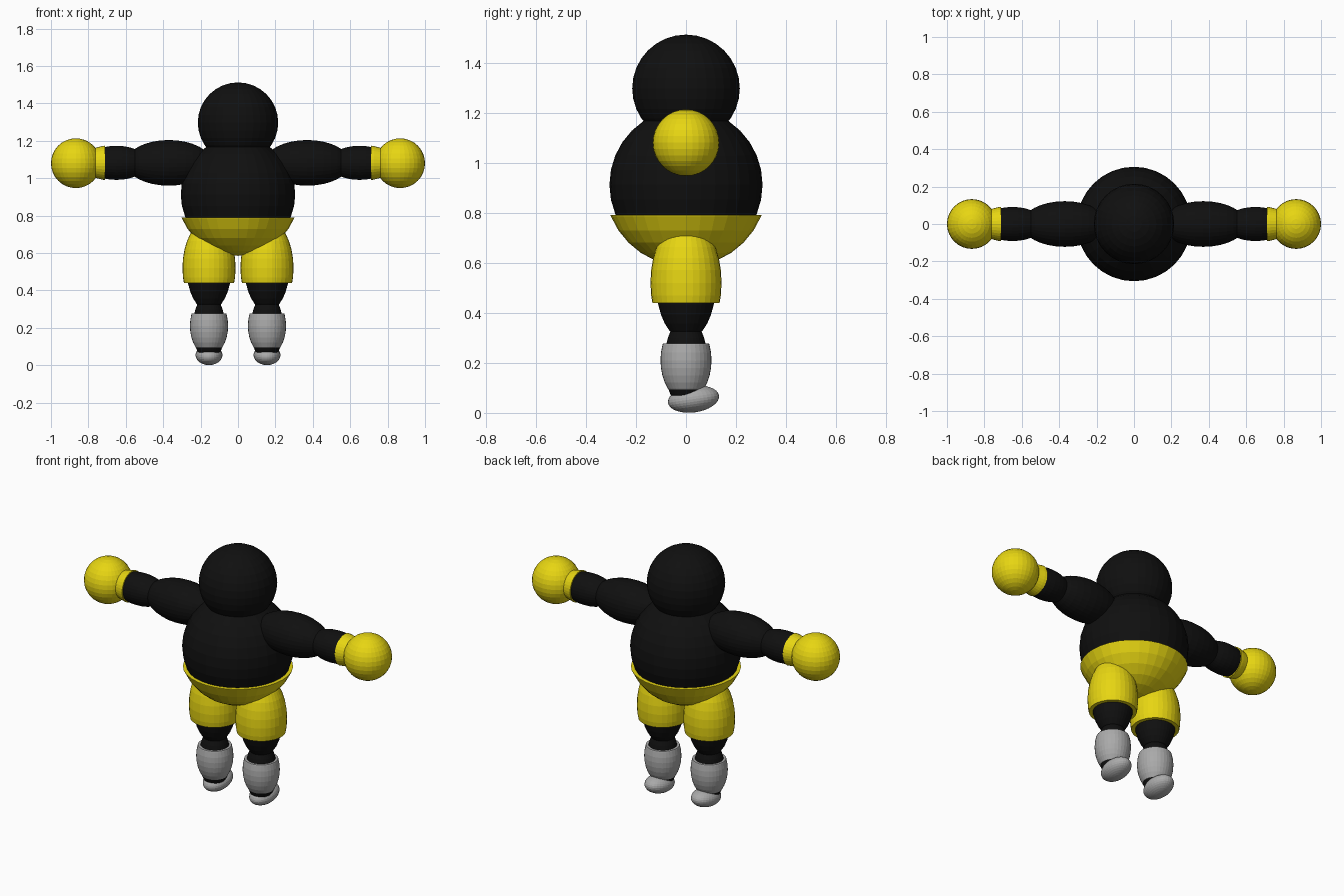
import bpy, bmesh
from math import pi, radians
from mathutils import Matrix, Vector

if "Cube" in bpy.data.objects:
    bpy.data.objects.remove(bpy.data.objects["Cube"])


def material(name, rgb):
    m = bpy.data.materials.new(name)
    m.diffuse_color = (*rgb, 1)
    m.use_nodes = True
    m.node_tree.nodes["Principled BSDF"].inputs["Base Color"].default_value = m.diffuse_color
    return m


BLACK = material("black", (0.005, 0.005, 0.005))
YELLOW = material("yellow", (0.80, 0.67, 0.006))
GREY = material("grey", (0.40, 0.40, 0.40))


def ellipsoid(name, mat, centre, semi, axis="Z", tilt=0, cut=None):
    """Faceted ellipsoid; cut = (point, normal) removes the normal side and caps it."""
    bm = bmesh.new()
    bmesh.ops.create_uvsphere(bm, u_segments=32, v_segments=16, radius=1)
    if axis == "X":
        bm.transform(Matrix.Rotation(pi / 2, 4, "Y"))
    bm.transform(Matrix.Translation(centre) @ Matrix.Rotation(radians(tilt), 4, "X")
                 @ Matrix.Diagonal((*semi, 1)))
    if cut:
        bmesh.ops.bisect_plane(bm, geom=bm.verts[:] + bm.edges[:] + bm.faces[:],
                               plane_co=Vector(cut[0]), plane_no=Vector(cut[1]),
                               clear_outer=True)
        bmesh.ops.holes_fill(bm, edges=[e for e in bm.edges if e.is_boundary])
    bmesh.ops.recalc_face_normals(bm, faces=bm.faces[:])
    mesh = bpy.data.meshes.new(name)
    bm.to_mesh(mesh)
    bm.free()
    mesh.materials.append(mat)
    ob = bpy.data.objects.new(name, mesh)
    bpy.context.collection.objects.link(ob)
    return ob


# Head, torso and the waist of the shorts
ellipsoid("head", BLACK, (0, 0, 1.297), (0.215, 0.215, 0.215))
ellipsoid("torso", BLACK, (0, 0, 0.912), (0.306, 0.306, 0.306))
ellipsoid("shorts_waist", YELLOW, (0, 0, 0.91), (0.325, 0.325, 0.325),
          cut=((0, 0, 0.79), (0, 0, 1)))

for s, side in ((-1, "left"), (1, "right")):
    # Arm, wrist cuff and round glove
    z = 1.082
    ellipsoid(side + "_upper_arm", BLACK, (s * 0.37, 0, z), (0.23, 0.122, 0.122), "X")
    ellipsoid(side + "_forearm", BLACK, (s * 0.65, 0, z), (0.17, 0.091, 0.091), "X")
    ellipsoid(side + "_cuff", YELLOW, (s * 0.65, 0, z), (0.20, 0.097, 0.097), "X",
              cut=((s * 0.71, 0, z), (-s, 0, 0)))
    ellipsoid(side + "_glove", YELLOW, (s * 0.867, 0, 1.08), (0.133, 0.133, 0.133))

    # Leg with the shorts leg over the thigh
    x = s * 0.155
    ellipsoid(side + "_thigh", BLACK, (x, 0, 0.52), (0.12, 0.12, 0.23))
    ellipsoid(side + "_shorts_leg", YELLOW, (x, 0, 0.52), (0.142, 0.142, 0.257),
              cut=((x, 0, 0.44), (0, 0, -1)))
    ellipsoid(side + "_shin", BLACK, (x, 0, 0.20), (0.087, 0.087, 0.18))

    # Boot shaft and foot
    ellipsoid(side + "_boot", GREY, (x, 0, 0.21), (0.102, 0.102, 0.16),
              cut=((x, 0, 0.277), (0, 0, 1)))
    ellipsoid(side + "_foot", GREY, (x, 0.03, 0.055), (0.072, 0.103, 0.053), tilt=8)
